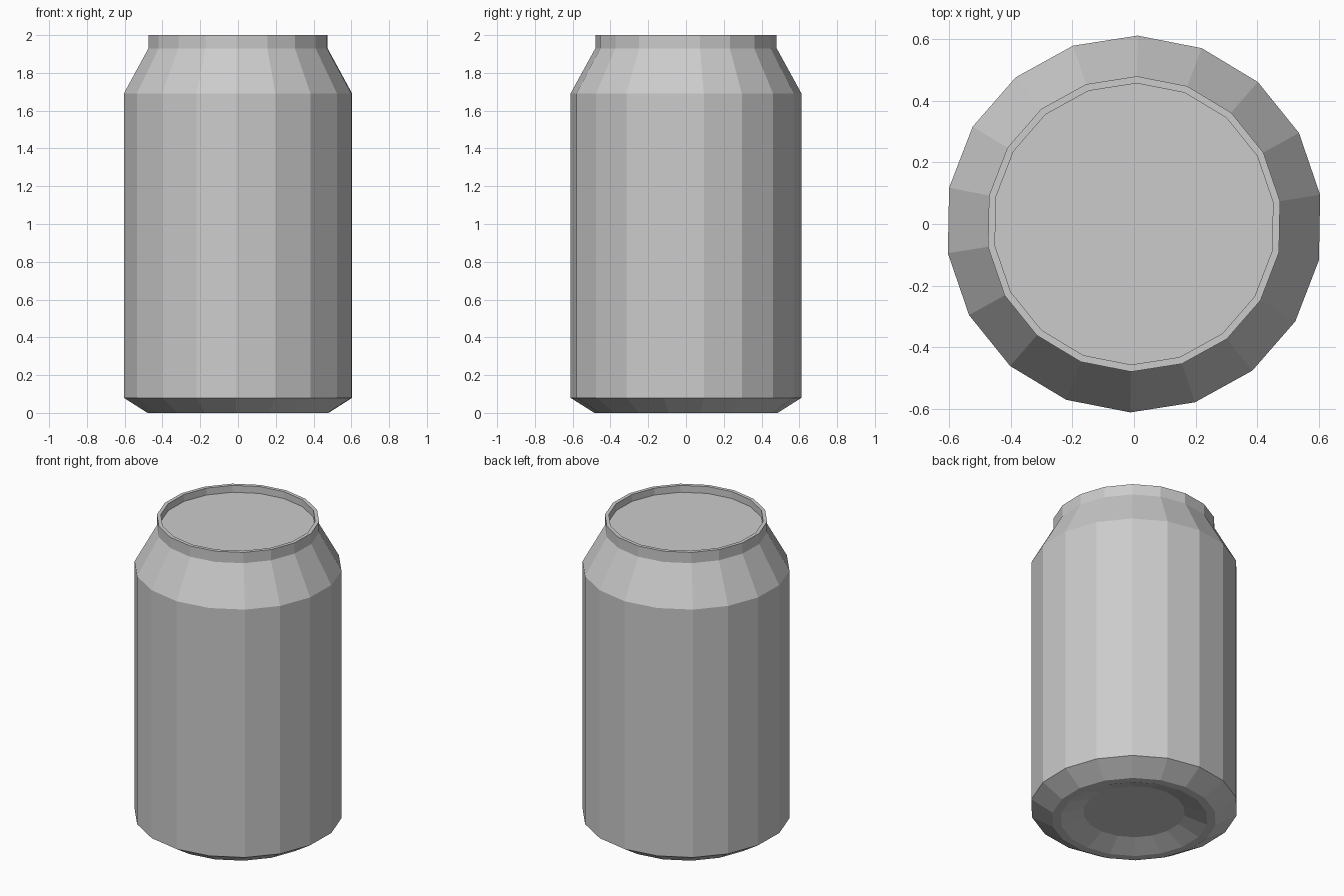
import bpy
import bmesh
from math import cos, sin, radians

SIDES = 18
TURN = radians(8.9)

cube = bpy.data.objects.get("Cube")
if cube:
    bpy.data.objects.remove(cube, do_unlink=True)

# Bare metal
metal = bpy.data.materials.new("metal_grey")
metal.use_nodes = True
colour = (0.6, 0.6, 0.6, 1)
metal.diffuse_color = colour
metal.node_tree.nodes["Principled BSDF"].inputs["Base Color"].default_value = colour

# Radius and height, from the underside recess, up the wall, to the sunken lid
profile = [
    (0.30, 0.05), (0.435, 0), (0.485, 0),    # underside recess and foot
    (0.612, 0.08), (0.612, 1.69),            # body wall
    (0.48, 1.93), (0.48, 2), (0.457, 2),     # shoulder, neck and rim
    (0.457, 1.955),                          # lid
]


def lathe(name, points, material):
    """Spin a profile into a faceted solid, closed at both ends."""
    bm = bmesh.new()
    angles = [TURN + radians(360 / SIDES) * i for i in range(SIDES)]
    rings = [[bm.verts.new((r * cos(a), r * sin(a), z)) for a in angles]
             for r, z in points]
    for low, high in zip(rings, rings[1:]):
        for i in range(SIDES):
            j = (i + 1) % SIDES
            bm.faces.new((low[i], low[j], high[j], high[i]))
    bm.faces.new(rings[0][::-1])
    bm.faces.new(rings[-1])
    mesh = bpy.data.meshes.new(name)
    bm.to_mesh(mesh)
    bm.free()
    mesh.materials.append(material)
    obj = bpy.data.objects.new(name, mesh)
    bpy.context.collection.objects.link(obj)
    return obj


lathe("drink_can", profile, metal)
